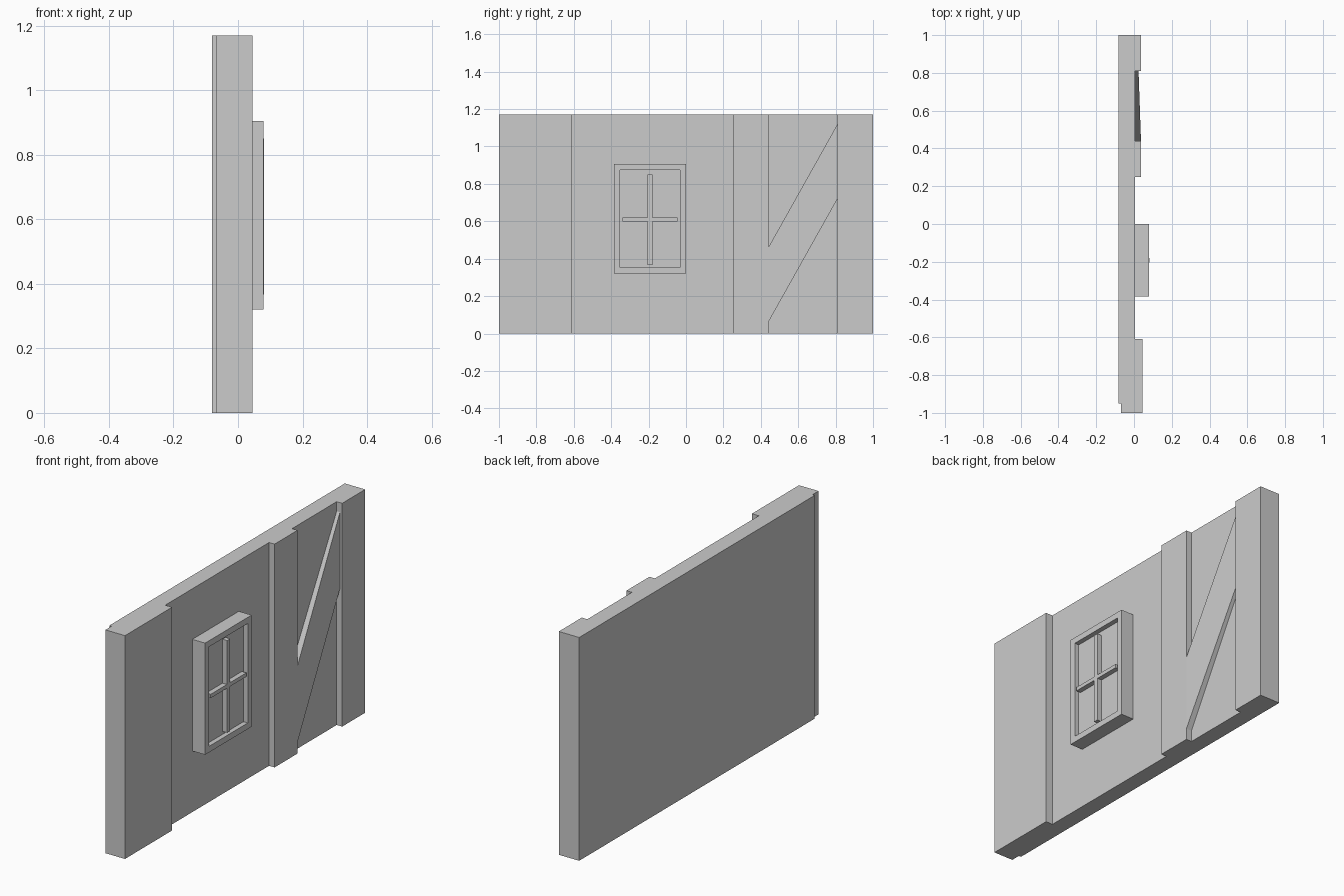
import bpy, bmesh
from mathutils import Vector

if "Cube" in bpy.data.objects:
    bpy.data.objects.remove(bpy.data.objects["Cube"])


def finish(name, bm):
    bmesh.ops.recalc_face_normals(bm, faces=bm.faces[:])
    mesh = bpy.data.meshes.new(name)
    bm.to_mesh(mesh)
    bm.free()
    obj = bpy.data.objects.new(name, mesh)
    bpy.context.collection.objects.link(obj)
    return obj


def box(bm, lo, hi):
    verts = bmesh.ops.create_cube(bm, size=1)["verts"]
    for v in verts:
        v.co = Vector([lo[i] if v.co[i] < 0 else hi[i] for i in range(3)])


BACK, FACE, POST, FRONT = -0.081, 0.005, 0.037, 0.079
HEIGHT = 1.17

# Wall with its posts: plan outline extruded upward, rear corner notched
plan = [(-0.068, -1), (0.045, -1), (0.045, -0.61), (FACE, -0.61),
        (FACE, 0.25), (POST, 0.25), (POST, 0.44), (FACE, 0.44),
        (FACE, 0.81), (POST, 0.81), (POST, 1), (BACK, 1),
        (BACK, -0.95), (-0.068, -0.95)]
bm = bmesh.new()
base = bm.faces.new([bm.verts.new((x, y, 0)) for x, y in plan])
top = bmesh.ops.extrude_face_region(bm, geom=[base], use_keep_orig=True)["geom"]
bmesh.ops.translate(bm, vec=(0, 0, HEIGHT),
                    verts=[g for g in top if isinstance(g, bmesh.types.BMVert)])
finish("wall_with_posts", bm)

# Diagonal brace: flush with the middle post, sinking toward the end post
bm = bmesh.new()
outline = [(0.44, 0.06, POST), (0.81, 0.72, 0.024),
           (0.81, 1.12, 0.024), (0.44, 0.46, POST)]
front = [bm.verts.new((x, y, z)) for y, z, x in outline]
back = [bm.verts.new((FACE - 0.01, y, z)) for y, z, x in outline]
bm.faces.new(front)
bm.faces.new(back[::-1])
for i in range(4):
    j = (i + 1) % 4
    bm.faces.new((front[i], back[i], back[j], front[j]))
finish("diagonal_brace", bm)

# Window frame with recessed pane
bm = bmesh.new()
box(bm, (FACE - 0.005, -0.385, 0.32), (FRONT, 0.0, 0.905))
bm.normal_update()
face = max(bm.faces, key=lambda f: f.calc_center_median().x)
bmesh.ops.inset_individual(bm, faces=[face], thickness=0.045)
pane = bmesh.ops.extrude_discrete_faces(bm, faces=[face])["faces"][0]
bmesh.ops.translate(bm, vec=(-0.025, 0, 0), verts=pane.verts[:])
finish("window_frame", bm)

# Glazing bars
bm = bmesh.new()
box(bm, (0.045, -0.205, 0.367), (0.081, -0.18, 0.85))
finish("vertical_glazing_bar", bm)
bm = bmesh.new()
box(bm, (0.045, -0.34, 0.60), (0.08, -0.045, 0.62))
finish("horizontal_glazing_bar", bm)
